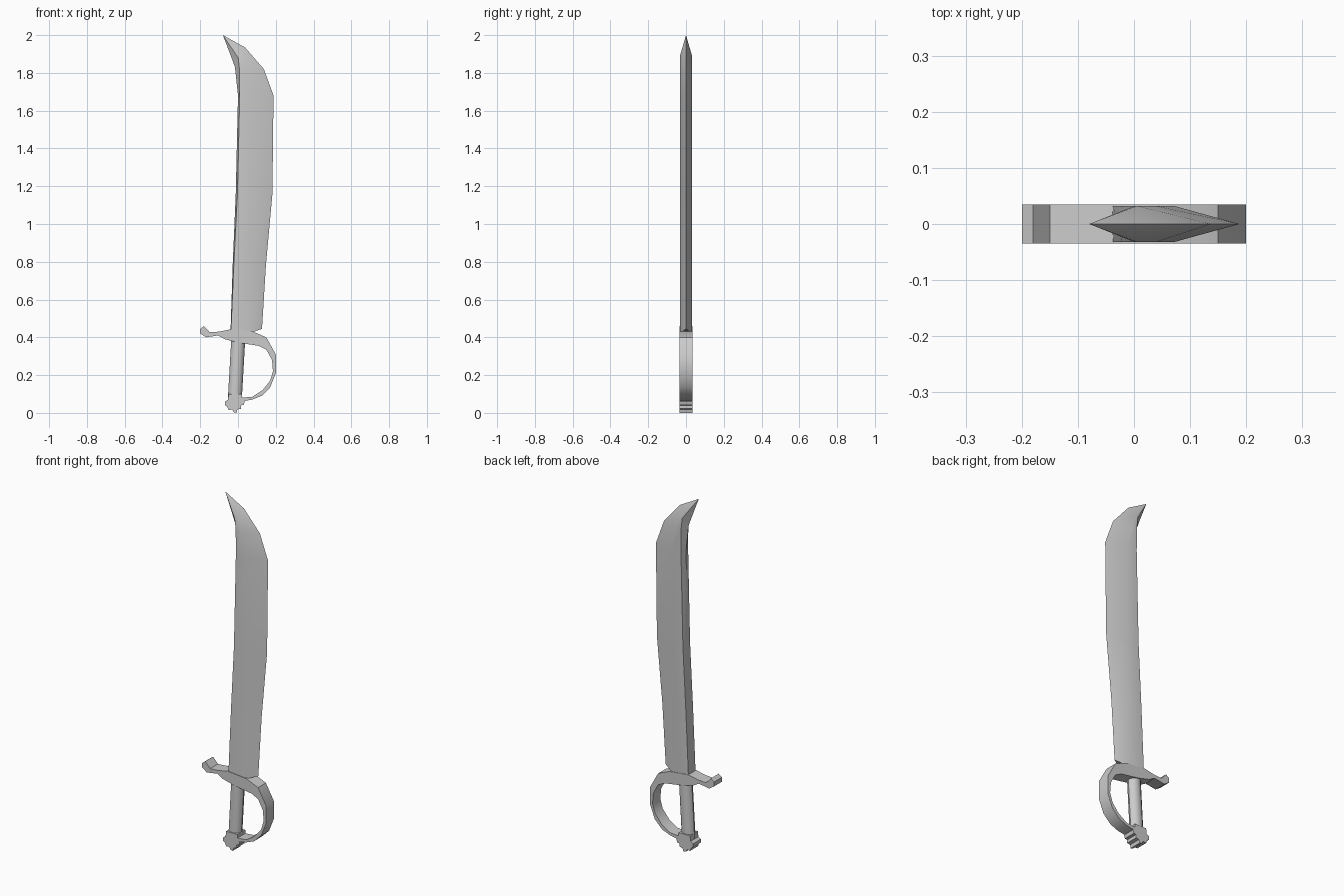
import bpy, bmesh, math

if "Cube" in bpy.data.objects:
    bpy.data.objects.remove(bpy.data.objects["Cube"])

T = 0.035  # half thickness of guard and pommel


def finish(name, bm, angle=30):
    bmesh.ops.recalc_face_normals(bm, faces=bm.faces)
    mesh = bpy.data.meshes.new(name)
    bm.to_mesh(mesh)
    bm.free()
    ob = bpy.data.objects.new(name, mesh)
    bpy.context.collection.objects.link(ob)
    bpy.ops.object.select_all(action='DESELECT')
    ob.select_set(True)
    bpy.context.view_layer.objects.active = ob
    bpy.ops.object.shade_smooth_by_angle(angle=math.radians(angle))
    return ob


def extruded(name, outline):
    """Plate from an x/z outline, extruded through y."""
    bm = bmesh.new()
    face = bm.faces.new([bm.verts.new((x, -T, z)) for x, z in outline])
    res = bmesh.ops.extrude_face_region(bm, geom=[face], use_keep_orig=True)
    verts = [v for v in res['geom'] if isinstance(v, bmesh.types.BMVert)]
    bmesh.ops.translate(bm, verts=verts, vec=(0, 2 * T, 0))
    return finish(name, bm)


def loft(bm, rings):
    """Skin between matching closed rings."""
    loops = [[bm.verts.new(p) for p in ring] for ring in rings]
    n = len(loops[0])
    for a, b in zip(loops, loops[1:]):
        for i in range(n):
            j = (i + 1) % n
            bm.faces.new((a[i], a[j], b[j], b[i]))
    return loops


# Blade: each level gives x, z of spine, back ridge, bevel ridge, cutting edge
levels = [
    ((-.040, .42), (-.038, .42), (.058, .42), (.127, .445)),
    ((-.028, .785), (-.022, .785), (.062, .785), (.148, .785)),
    ((-.012, 1.157), (-.003, 1.157), (.072, 1.157), (.182, 1.157)),
    ((.000, 1.68), (.009, 1.68), (.072, 1.68), (.188, 1.68)),
    ((-.016, 1.83), (.008, 1.82), (.040, 1.81), (.137, 1.82)),
    ((-.034, 1.88), (.001, 1.88), (.006, 1.89), (.037, 1.935)),
]
H = 0.032
rings = []
for s, r, m, e in levels:
    rings.append([(s[0], 0, s[1]), (r[0], -H, r[1]), (m[0], -H, m[1]),
                  (e[0], 0, e[1]), (m[0], H, m[1]), (r[0], H, r[1])])
bm = bmesh.new()
loops = loft(bm, rings)
bm.faces.new(loops[0])
tip = bm.verts.new((-.08, 0, 2.0))
for i in range(6):
    bm.faces.new((loops[-1][i], loops[-1][(i + 1) % 6], tip))
finish("blade", bm)

# Grip: slightly slanted round handle
bm = bmesh.new()
loops = loft(bm, [[(cx + .037 * math.cos(a), .031 * math.sin(a), z)
                   for a in (math.tau * i / 12 for i in range(12))]
                  for cx, z in ((-.017, .07), (.002, .40))])
bm.faces.new(loops[0])
bm.faces.new(loops[1])
finish("grip", bm, 35)

# Crossguard sweeping round into the knuckle bow
extruded("guard", [
    (-.20, .445), (-.18, .46), (-.15, .427), (-.10, .43), (-.04, .442),
    (.08, .43), (.15, .40), (.20, .31), (.20, .21), (.17, .135),
    (.125, .09), (.075, .07), (.015, .06), (.015, .08), (.075, .085),
    (.13, .12), (.17, .17), (.185, .22), (.18, .28), (.15, .335),
    (.11, .355), (0, .372), (-.07, .39), (-.105, .41), (-.17, .40),
    (-.20, .42)])

# Pommel: small knobbed end cap
extruded("pommel", [
    (-.05, .10), (.022, .10), (.022, .068), (.036, .06), (.03, .042),
    (.015, .04), (.015, .022), (-.003, .018), (-.008, .0), (-.022, .003),
    (-.032, .018), (-.05, .015), (-.056, .032), (-.07, .042), (-.068, .06),
    (-.053, .07)])
